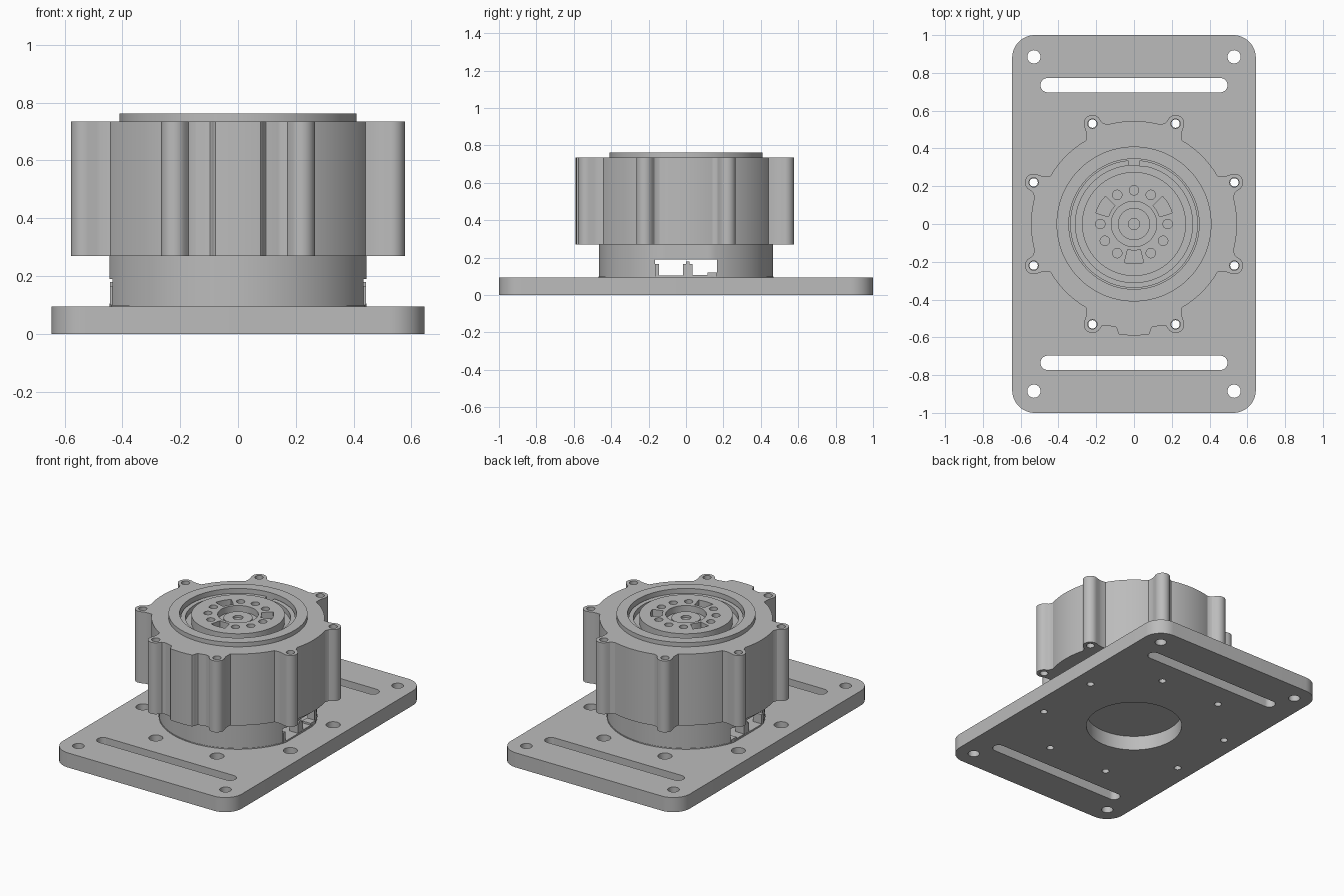
import bpy, bmesh
from math import sin, cos, pi, radians, degrees, sqrt, atan2

if "Cube" in bpy.data.objects:
    bpy.data.objects.remove(bpy.data.objects["Cube"])

metal = bpy.data.materials.new("satin_grey_metal")
metal.use_nodes = True
GREY = (0.5, 0.5, 0.5, 1)
metal.diffuse_color = GREY
metal.node_tree.nodes["Principled BSDF"].inputs["Base Color"].default_value = GREY


# ---- outline helpers ----
def circle(r, x=0, y=0, n=96):
    return [(x + r * cos(2 * pi * i / n), y + r * sin(2 * pi * i / n)) for i in range(n)]


def rounded_box(hx, hy, r, x=0, y=0, n=12):
    pts = []
    for q, (sx, sy) in enumerate([(1, 1), (-1, 1), (-1, -1), (1, -1)]):
        for i in range(n + 1):
            a = pi / 2 * (q + i / n)
            pts.append((x + sx * (hx - r) + r * cos(a), y + sy * (hy - r) + r * sin(a)))
    return pts


def box(x0, x1, y0, y1):
    return [(x0, y0), (x1, y0), (x1, y1), (x0, y1)]


def arc_band(r0, r1, a0, a1, n=16):
    angles = [radians(a0 + (a1 - a0) * i / n) for i in range(n + 1)]
    return [(r1 * cos(a), r1 * sin(a)) for a in angles] + \
           [(r0 * cos(a), r0 * sin(a)) for a in reversed(angles)]


# ---- solid helpers: a solid is (outline, bottom, top) ----
def solids(name, parts):
    bm = bmesh.new()
    for pts, z0, z1 in parts:
        face = bm.faces.new([bm.verts.new((x, y, z0)) for x, y in pts])
        new = bmesh.ops.extrude_face_region(bm, geom=[face])["geom"]
        for v in new:
            if isinstance(v, bmesh.types.BMVert):
                v.co.z = z1
    bmesh.ops.recalc_face_normals(bm, faces=bm.faces)
    mesh = bpy.data.meshes.new(name)
    bm.to_mesh(mesh)
    bm.free()
    ob = bpy.data.objects.new(name, mesh)
    bpy.context.collection.objects.link(ob)
    return ob


def part(name, bodies, cuts=()):
    ob = solids(name, bodies)
    if cuts:
        cutter = solids(name + "_cutter", cuts)
        mod = ob.modifiers.new("cut", "BOOLEAN")
        mod.operation, mod.solver, mod.object = "DIFFERENCE", "EXACT", cutter
        mod.use_self = True
        baked = bpy.data.meshes.new_from_object(
            ob.evaluated_get(bpy.context.evaluated_depsgraph_get()))
        ob.modifiers.clear()
        ob.data = baked
        bpy.data.objects.remove(cutter)
    ob.data.materials.clear()
    ob.data.materials.append(metal)
    bpy.ops.object.select_all(action="DESELECT")
    ob.select_set(True)
    bpy.context.view_layer.objects.active = ob
    bpy.ops.object.shade_smooth_by_angle(angle=radians(25))
    return ob


PLATE, BODY, TOP = 0.095, 0.27, 0.735
BOLT_R = 0.575
bolts = [(BOLT_R * cos(a), BOLT_R * sin(a)) for a in [radians(22.5 + 45 * k) for k in range(8)]]

# ---- mounting plate with slots, corner holes and counterbored bolt holes ----
cuts = [(circle(0.29), -0.1, 0.2)]
for s in (-1, 1):
    cuts.append((rounded_box(0.495, 0.038, 0.0379, 0, s * 0.735), -0.1, 0.2))
    cuts += [(circle(0.035, t * 0.53, s * 0.885, 32), -0.1, 0.2) for t in (-1, 1)]
for x, y in bolts:
    cuts.append((circle(0.022, x, y, 24), -0.1, 0.2))
    cuts.append((circle(0.042, x, y, 32), 0.05, 0.2))
part("mounting_plate", [(rounded_box(0.645, 1.0, 0.12), 0, PLATE)], cuts)

# ---- lower drum: flattened sides, hollow, open to both sides ----
drum = [(max(-0.445, min(0.445, x)), y) for x, y in circle(0.465, n=128)]
part("lower_drum", [(drum, PLATE, BODY)],
     [(circle(0.42), 0.105, 0.19), (box(-0.6, 0.6, -0.165, 0.165), 0.105, 0.19)])
part("drum_seam", [(circle(0.468, n=128), PLATE, 0.1)], [(box(s * 0.44, s * 0.6, -0.3, 0.3)
     if s > 0 else box(-0.6, -0.44, -0.3, 0.3), 0, 0.2) for s in (-1, 1)])

# ---- connector posts and steps in the side openings ----
steps = []
for s in (-1, 1):
    xa, xb = sorted((s * 0.38, s * 0.443))
    steps += [(box(xa, xb, -0.015, 0.035), 0.1, 0.165),
              (box(xa, xb, 0.0, 0.02), 0.165, 0.18),
              (box(xa, xb, 0.035, 0.115), 0.1, 0.108),
              (box(xa, xb, 0.115, 0.165), 0.1, 0.165 - 0.045),
              (box(xa, xb, -0.165, -0.145), 0.1, 0.165)]
part("connector_posts", steps)


# ---- main housing outline: drum with eight bolt lobes and a front boss ----
def housing_radius(deg):
    near = abs((deg % 45) - 22.5)
    sector = round(deg / 45) % 8
    base = 0.545 if sector % 2 == 0 else 0.51
    if sector == 6:
        off = abs(deg - 270)
        t = max(0, min(1, (off - 7.5) / 2.5))
        base = 0.59 - 0.035 * t * t * (3 - 2 * t)
    lobe, edge = 0.046, 4.5
    if near <= edge:
        a = radians(near)
        return max(base, BOLT_R * cos(a) + sqrt(max(0, lobe ** 2 - (BOLT_R * sin(a)) ** 2)))
    t = min(1, (near - edge) / 3)
    return BOLT_R - 0.002 + (base - BOLT_R + 0.002) * t ** 0.6


housing = []
for i in range(720):
    d = i / 2
    housing.append((housing_radius(d) * cos(radians(d)), housing_radius(d) * sin(radians(d))))
part("main_housing", [(housing, BODY, TOP)],
     [(circle(0.025, x, y, 24), 0.2, 0.8) for x, y in bolts] + [(circle(0.345), 0.66, 0.8)])

# ---- raised top rim ----
part("top_rim", [(circle(0.41), TOP, 0.763)], [(circle(0.345), 0.7, 0.8)])

# ---- retaining ring with a gap at the back, and the channel floor ----
part("retaining_ring", [(arc_band(0.31, 0.338, 95, 445, 96), 0.66, 0.735)])
part("ring_tab", [(box(0.03, 0.11, 0.305, 0.318), 0.66, 0.735)])
part("channel_floor", [(circle(0.312), 0.655, 0.7)])

# ---- output hub: nine bolt holes, three pockets, stepped centre ----
cuts = [(circle(0.12), 0.715, 0.8)]
for k in range(12):
    a = 30 * k
    if k in (1, 5, 9):
        cuts.append((arc_band(0.14, 0.21, a - 14, a + 14), 0.715, 0.8))
    else:
        cuts.append((circle(0.025, 0.178 * cos(radians(a)), 0.178 * sin(radians(a)), 24), 0.715, 0.8))
part("output_hub", [(circle(0.275), 0.69, 0.757)], cuts)
part("hub_centre_ring", [(circle(0.085, n=64), 0.71, 0.735)], [(circle(0.03, n=32), 0.72, 0.8)])
